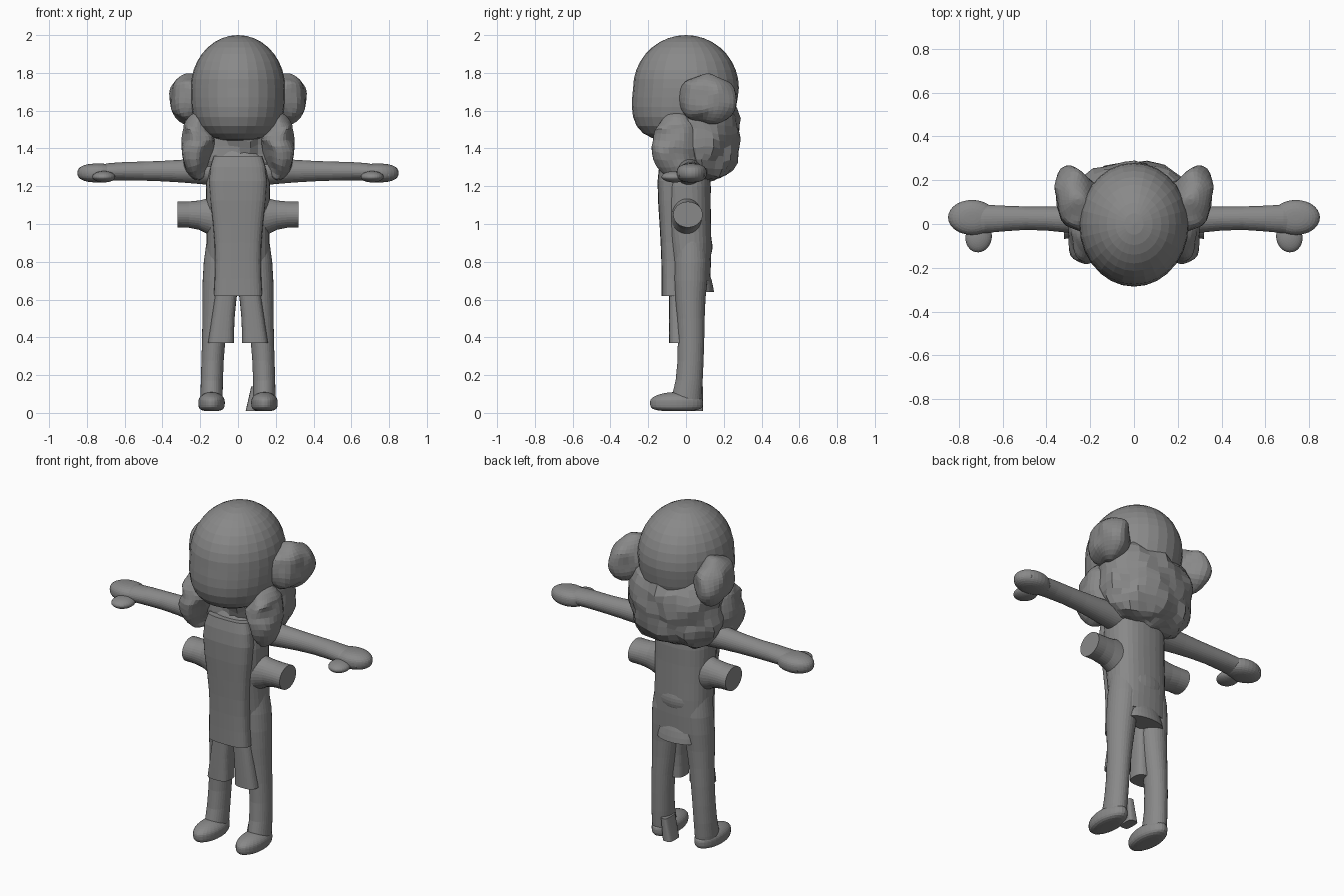
import bpy, bmesh, math
from mathutils import Matrix, noise

cube = bpy.data.objects.get("Cube")
if cube:
    bpy.data.objects.remove(cube, do_unlink=True)

grey = .25
clay = bpy.data.materials.new("clay grey")
clay.use_nodes = True
clay.diffuse_color = (grey, grey, grey, 1)
clay.node_tree.nodes["Principled BSDF"].inputs["Base Color"].default_value = clay.diffuse_color


def finish(name, bm, side=1, rounding=0):
    """Turn a bmesh into an object, mirrored when side is negative."""
    bmesh.ops.scale(bm, vec=(side, 1, 1), verts=bm.verts)
    bmesh.ops.recalc_face_normals(bm, faces=bm.faces)
    mesh = bpy.data.meshes.new(name)
    bm.to_mesh(mesh)
    bm.free()
    mesh.materials.append(clay)
    part = bpy.data.objects.new(name, mesh)
    bpy.context.collection.objects.link(part)
    if rounding:
        modifier = part.modifiers.new("rounding", "SUBSURF")
        modifier.levels = modifier.render_levels = rounding


def loft(name, rings, sideways=False, power=2, side=1):
    """Skin rings of (position, centre a, centre b, radius a, radius b), with crisp ends."""
    bm = bmesh.new()
    crease = bm.edges.layers.float.new("crease_edge")
    count = 16
    loops = []
    for position, centre_a, centre_b, radius_a, radius_b in rings:
        loop = []
        for step in range(count):
            angle = math.tau * (step + .5) / count
            c, s = math.cos(angle), math.sin(angle)
            a = centre_a + radius_a * math.copysign(abs(c) ** (2 / power), c)
            b = centre_b + radius_b * math.copysign(abs(s) ** (2 / power), s)
            loop.append(bm.verts.new((position, a, b) if sideways else (a, b, position)))
        loops.append(loop)
    for lower, upper in zip(loops, loops[1:]):
        for step in range(count):
            following = (step + 1) % count
            bm.faces.new((lower[step], lower[following], upper[following], upper[step]))
    for end in (loops[0], loops[-1]):
        for edge in bm.faces.new(end).edges:
            edge[crease] = 1
    finish(name, bm, side, rounding=1)


def blob(name, centre, radii, top=2, bottom=2, lean=0, lumps=0, turn=0, side=1):
    """Ellipsoid whose halves grow boxier with top and bottom; lean moves the lower half."""
    bm = bmesh.new()
    bmesh.ops.create_uvsphere(bm, u_segments=28, v_segments=18, radius=1)
    for vert in bm.verts:
        co = vert.co
        power = top if co.z > 0 else bottom
        co /= (math.hypot(co.x, co.y) ** power + abs(co.z) ** power) ** (1 / power)
        shift = lean * min(co.z, 0)
        for axis in range(3):
            co[axis] *= radii[axis]
        co.y += shift
    bmesh.ops.rotate(bm, verts=bm.verts, matrix=Matrix.Rotation(turn, 3, "Z"))
    bmesh.ops.translate(bm, verts=bm.verts, vec=centre)
    if lumps:
        for vert in bm.verts:
            vert.co += noise.noise_vector(vert.co * 10) * lumps
    finish(name, bm, side)


# Head, and the hair mass wrapped behind it
blob("head", (0, 0, 1.72), (.25, .28, .28), bottom=3, lean=.03)
blob("back_hair", (0, .09, 1.45), (.28, .19, .22), top=4, bottom=3, lumps=.03)

# Torso core
loft("torso", [
    (.7, 0, .03, .17, .1),
    (.9, 0, .02, .17, .12),
    (1.1, 0, 0, .17, .13),
    (1.3, 0, 0, .18, .14),
    (1.4, 0, 0, .11, .08),
], power=2.5)

# Shirt front hanging below the waist, and its tail behind
loft("shirt_front", [
    (.62, 0, -.07, .13, .06),
    (.8, 0, -.07, .12, .06),
    (1, 0, -.08, .13, .06),
    (1.25, 0, -.09, .17, .07),
    (1.36, 0, -.08, .13, .05),
], power=3)
loft("shirt_tail", [
    (.64, 0, .09, .12, .06),
    (.7, 0, .09, .11, .05),
    (.78, 0, .08, .06, .03),
])
blob("seat", (0, .06, .88), (.14, .08, .1))

for side, word in ((1, "left"), (-1, "right")):
    # Hair buns and front locks
    blob(word + "_bun", (.26, .11, 1.66), (.1, .16, .13), lumps=.02, turn=-.3, side=side)
    blob(word + "_front_lock", (.22, -.06, 1.41), (.08, .12, .18), lean=-.03, lumps=.03, side=side)

    # Arm with a mitten hand and thumb
    loft(word + "_arm", [
        (.1, .01, 1.28, .08, .08),
        (.3, .02, 1.28, .06, .06),
        (.5, .03, 1.28, .05, .05),
        (.7, .02, 1.28, .07, .05),
        (.8, .03, 1.26, .07, .03),
    ], sideways=True, side=side)
    blob(word + "_hand", (.74, .03, 1.27), (.11, .08, .05), top=2.5, bottom=2.5, side=side)
    blob(word + "_thumb", (.71, -.06, 1.25), (.06, .07, .03), turn=.2, side=side)

    # Cut stub flaring out of the waist
    loft(word + "_waist_stub", [
        (.1, 0, 1.03, .09, .13),
        (.2, .01, 1.05, .07, .07),
        (.32, .01, 1.05, .08, .07),
    ], sideways=True, side=side)

    # Leg and foot
    loft(word + "_leg", [
        (.03, .14, -.01, .06, .09),
        (.15, .14, .02, .06, .07),
        (.4, .13, .03, .06, .07),
        (.6, .11, .02, .08, .08),
        (.8, .1, .03, .09, .1),
        (1, .08, .02, .07, .07),
    ], side=side)
    blob(word + "_foot", (.14, -.05, .06), (.07, .14, .05), bottom=4, side=side)

    # Front panel of the shorts
    loft(word + "_shorts", [
        (.37, .09, -.03, .07, .06),
        (.5, .08, -.03, .06, .06),
        (.66, .06, -.02, .06, .07),
    ], power=3, side=side)

# Loose flap at the inner heel of the left foot
loft("heel_flap", [
    (.01, .07, .04, .03, .05),
    (.14, .09, .04, .02, .05),
], power=4)
